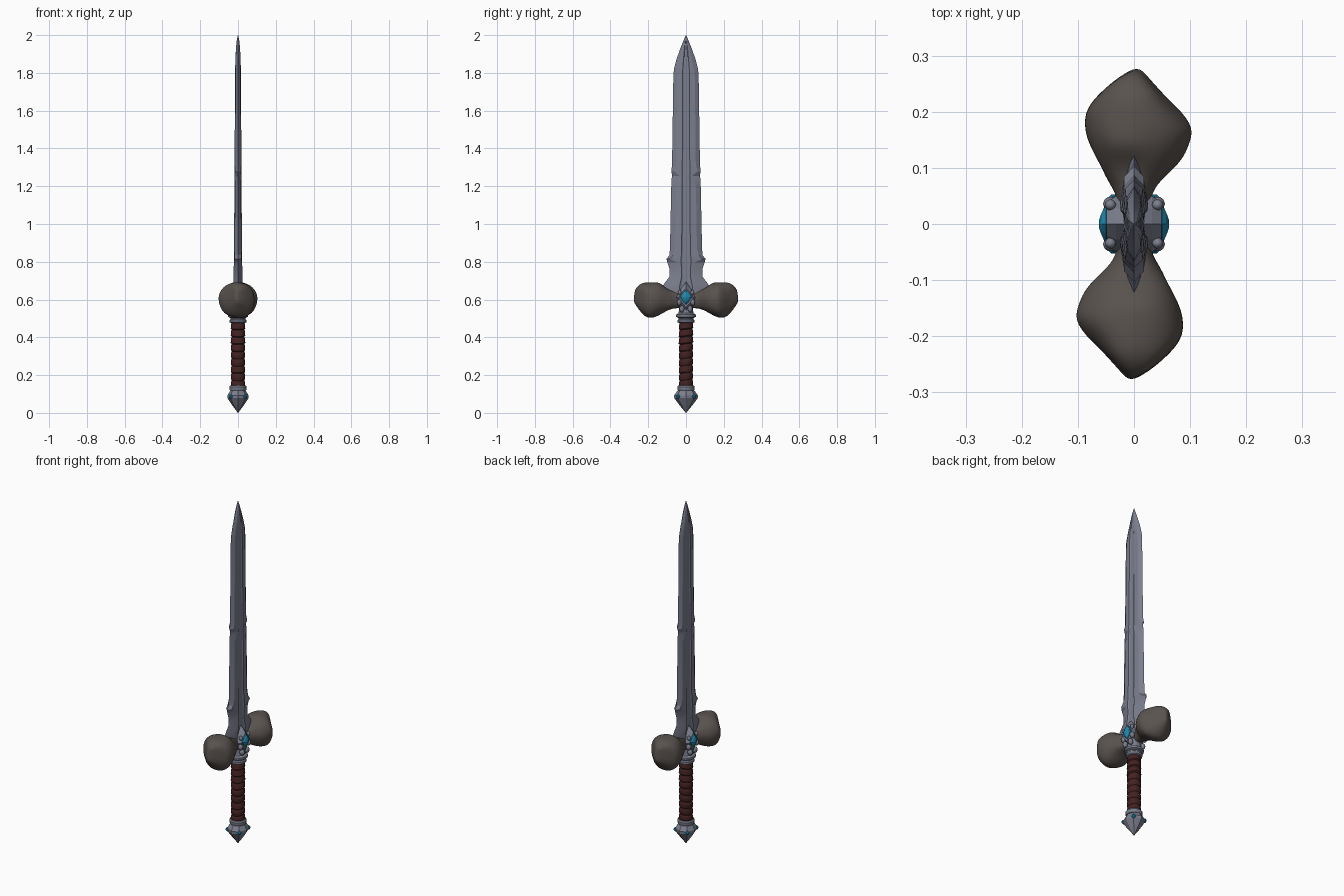
import bpy, bmesh, math, random
from mathutils import Vector, noise

random.seed(4)
if "Cube" in bpy.data.objects:
    bpy.data.objects.remove(bpy.data.objects["Cube"], do_unlink=True)


def material(name, rgb, rough=0.6):
    m = bpy.data.materials.new(name)
    m.use_nodes = True
    m.diffuse_color = (*rgb, 1)
    b = next(n for n in m.node_tree.nodes if n.type == 'BSDF_PRINCIPLED')
    b.inputs["Base Color"].default_value = (*rgb, 1)
    b.inputs["Roughness"].default_value = rough
    return m


STEEL = material("blue grey steel", (0.20, 0.21, 0.27))
STONE = material("brown grey stone", (0.10, 0.085, 0.077))
LEATHER = material("dark red leather", (0.055, 0.016, 0.015))
GEM = material("cyan gem", (0.015, 0.25, 0.42))


def loft(name, rings, mat, smooth=None, subdiv=0):
    """Skin a list of equal-length rings and cap both ends."""
    bm = bmesh.new()
    rows = [[bm.verts.new(p) for p in r] for r in rings]
    n = len(rows[0])
    for a, b in zip(rows, rows[1:]):
        for i in range(n):
            j = (i + 1) % n
            bm.faces.new((a[i], a[j], b[j], b[i]))
    bm.faces.new(rows[0])
    bm.faces.new(rows[-1])
    bmesh.ops.recalc_face_normals(bm, faces=bm.faces)
    me = bpy.data.meshes.new(name)
    bm.to_mesh(me)
    bm.free()
    ob = bpy.data.objects.new(name, me)
    bpy.context.collection.objects.link(ob)
    me.materials.append(mat)
    if subdiv:
        ob.modifiers.new("round", 'SUBSURF').levels = subdiv
    if smooth is not None:
        bpy.ops.object.select_all(action='DESELECT')
        ob.select_set(True)
        bpy.context.view_layer.objects.active = ob
        bpy.ops.object.shade_smooth_by_angle(angle=math.radians(smooth))
    return ob


def circle(r, z, n, turn=0.0, sx=1.0, tilt=0.0):
    pts = []
    for i in range(n):
        a = 2 * math.pi * i / n + turn
        x, y = r * sx * math.cos(a), r * math.sin(a)
        pts.append((x, y, z + tilt * y))
    return pts


def lathe(name, profile, mat, n=24, smooth=35, **kw):
    return loft(name, [circle(r, z, n, **kw) for r, z in profile], mat, smooth)


# Blade rows: height, half width, half thickness, bevel position
blade_rows = [
    (0.60, 0.10, 0.024, 0.60), (0.66, 0.132, 0.025, 0.50), (0.685, 0.115, 0.025, 0.50),
    (0.72, 0.088, 0.024, 0.55), (0.76, 0.086, 0.023, 0.45), (0.795, 0.098, 0.022, 0.45),
    (0.815, 0.103, 0.022, 0.82), (0.835, 0.088, 0.022, 0.78), (0.87, 0.085, 0.021, 0.68),
    (1.20, 0.078, 0.019, 0.68), (1.235, 0.077, 0.019, 0.55), (1.255, 0.073, 0.019, 0.45),
    (1.28, 0.078, 0.019, 0.82), (1.31, 0.074, 0.018, 0.70), (1.78, 0.067, 0.016, 0.70),
    (1.82, 0.064, 0.015, 0.66), (1.87, 0.051, 0.014, 0.60), (1.93, 0.030, 0.011, 0.60),
    (1.97, 0.014, 0.007, 0.60), (2.0, 0.001, 0.001, 0.60)]


def blade_ring(z, w, t, b):
    # Quarter section: shallow central groove, raised ridge, bevel, cutting edge
    q = [(0.72 * t, 0), (0.80 * t, 0.20 * w), (t, 0.27 * w), (0.80 * t, b * w), (0, w)]
    half = q + [(-x, y) for x, y in reversed(q[:-1])]
    return [(x, y, z) for x, y in half] + [(x, -y, z) for x, y in reversed(half[1:-1])]


loft("blade", [blade_ring(*r) for r in blade_rows], STEEL, 15)

# Stone guard arms: distance out, low x, high x, low z, high z
arm_rows = [
    (0.0, -.03, .03, .555, .64), (.05, -.028, .026, .555, .645), (.08, -.05, .05, .55, .65),
    (.11, -.066, .085, .535, .665), (.14, -.082, .097, .518, .688),
    (.17, -.09, .105, .503, .692), (.205, -.086, .080, .50, .692),
    (.235, -.058, .056, .53, .69), (.262, -.03, .026, .56, .67), (.277, -.008, .008, .59, .645)]


def arm_ring(side, y, x0, x1, z0, z1):
    pts = []
    for i in range(14):
        a = 2 * math.pi * i / 14
        c, s = math.cos(a), math.sin(a)
        # Squarish section with chipped lumps
        k = (c ** 4 + s ** 4) ** -0.12
        p = Vector(((x0 + x1) / 2 + k * c * (x1 - x0) / 2, y,
                    (z0 + z1) / 2 + k * s * (z1 - z0) / 2))
        p += noise.noise_vector(p * 19) * 0.009 * min(1, y * 10)
        pts.append((p.x * side, p.y * side, p.z))
    return pts


for side, label in ((1, "back"), (-1, "front")):
    loft(label + "_stone_arm", [arm_ring(side, *r) for r in arm_rows], STONE, 50, 2)

# Collar between grip and guard
lathe("collar", [(.036, .475), (.044, .48), (.044, .492), (.038, .497), (.040, .503),
                 (.052, .508), (.052, .520), (.040, .528), (.036, .55), (.042, .585),
                 (.042, .63), (.025, .665)], STEEL)


def diamond(x, cy, cz, hy, hz):
    # Eight-point lozenge facing sideways
    pts = []
    for i in range(8):
        a = math.pi * i / 4
        k = 1.0 if i % 2 == 0 else 0.78
        pts.append((x, cy + k * hy * math.cos(a), cz + k * hz * math.sin(a)))
    return pts


# Gem settings on both flat sides
for s, label in ((1, "left"), (-1, "right")):
    loft(label + "_setting", [diamond(s * x, 0, .61, hy, hz) for x, hy, hz in
         ((.018, .05, .085), (.032, .05, .07), (.049, .038, .05), (.047, .03, .04))], STEEL)
    loft(label + "_gem", [diamond(s * x, 0, .613, hy, hz) for x, hy, hz in
         ((.040, .031, .04), (.050, .031, .04), (.057, .022, .028), (.062, .008, .01))], GEM)
    # Claws beside the gem and two scrolls below it
    for t in (1, -1):
        for cz, cy, r in ((.585, .036, .013), (.637, .034, .010), (.55, .022, .014)):
            rings = []
            for i in range(6):
                a = math.pi * (i + 0.15) / 5.3
                rings.append([(s * (.042 + r * math.cos(a)),
                               t * cy + r * math.sin(a) * math.cos(b),
                               cz + 1.4 * r * math.sin(a) * math.sin(b))
                              for b in [k * math.pi / 4 for k in range(8)]])
            loft(label + "_claw", rings, STEEL, 60)

# Wrapped grip: tilted overlapping bands
wrap = []
bands = 9
for i in range(bands):
    z = .135 + i * .345 / bands
    wrap += [(.033, z), (.038 + random.uniform(-.001, .001), z + .006),
             (.037, z + .028), (.034, z + .037)]
lathe("grip", wrap, LEATHER, 20, 40, tilt=0.12)

# Pommel: ring, neck and faceted point
lathe("pommel_ring", [(.030, .115), (.043, .119), (.046, .127), (.046, .138),
                      (.041, .145), (.034, .145)], STEEL)
loft("pommel", [circle(r, z, 8, sx=0.9) for r, z in
     ((.001, 0), (.036, .043), (.062, .078), (.063, .092), (.045, .118), (.036, .125))], STEEL)

# Small pommel gems on the diagonals
for sx in (1, -1):
    for sy in (1, -1):
        out = Vector((sx * .9, sy, 0)).normalized()
        across = Vector((-out.y, out.x, 0))
        rings = []
        for d, r in ((.052, .012), (.060, .012), (.066, .005)):
            rings.append([out * d + Vector((0, 0, .086)) + across * r * math.cos(a)
                          + Vector((0, 0, r * math.sin(a)))
                          for a in [k * math.pi / 3 for k in range(6)]])
        loft("pommel_gem", rings, GEM)
